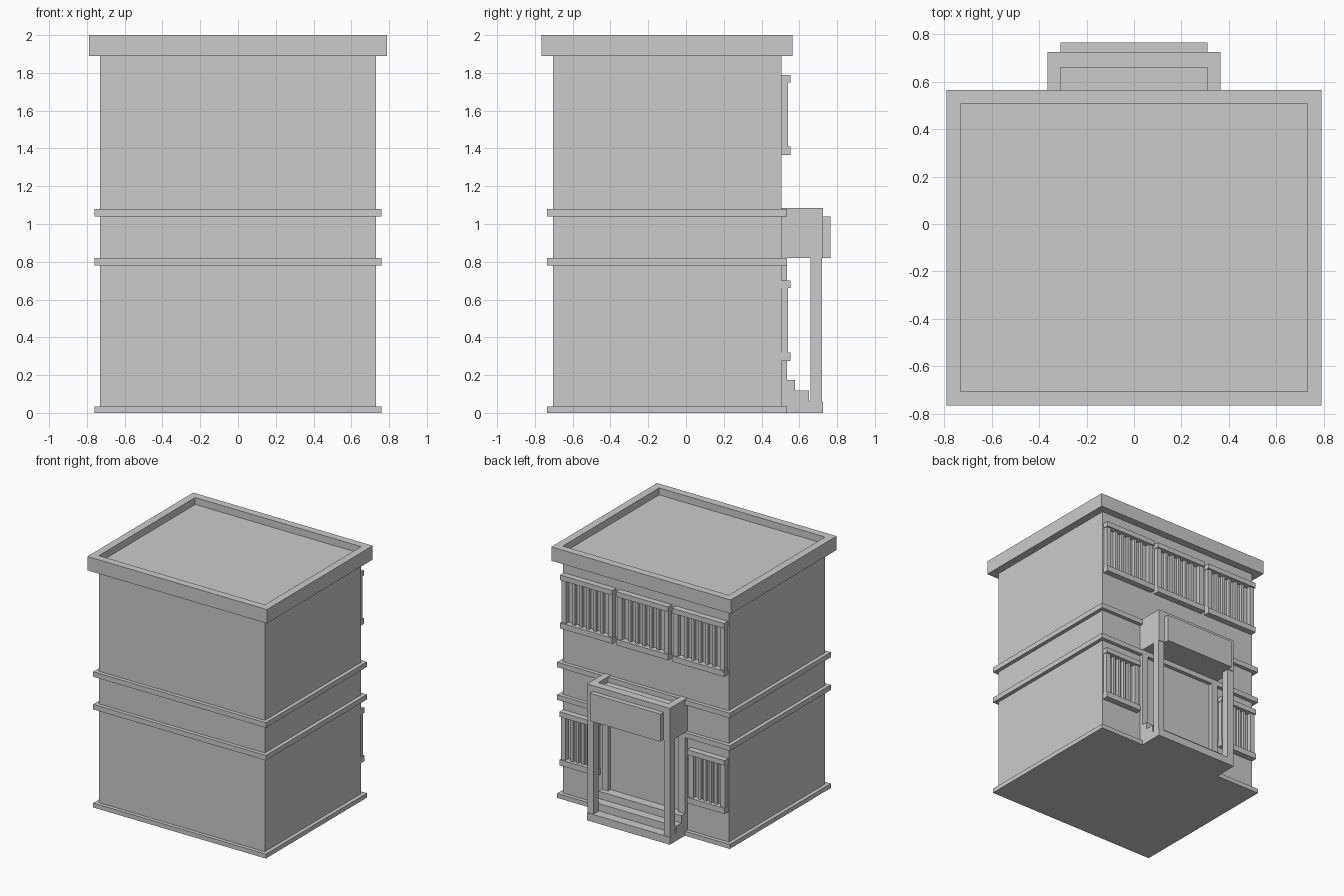
import bpy, bmesh

if "Cube" in bpy.data.objects:
    bpy.data.objects.remove(bpy.data.objects["Cube"])


def boxes(name, specs):
    """One object made of boxes given as (x0, x1, y0, y1, z0, z1)."""
    bm = bmesh.new()
    for x0, x1, y0, y1, z0, z1 in specs:
        vs = bmesh.ops.create_cube(bm, size=1)["verts"]
        for v in vs:
            v.co.x = x1 if v.co.x > 0 else x0
            v.co.y = y1 if v.co.y > 0 else y0
            v.co.z = z1 if v.co.z > 0 else z0
    mesh = bpy.data.meshes.new(name)
    bm.to_mesh(mesh)
    bm.free()
    ob = bpy.data.objects.new(name, mesh)
    bpy.context.collection.objects.link(ob)
    return ob


def mirror_x(ob):
    ob.modifiers.new("Mirror", 'MIRROR').use_axis[0] = True


WX, WY0, WY1 = 0.73, -0.705, 0.505   # walls

# Main block, its top is the sunken roof
boxes("walls", [(-WX, WX, WY0, WY1, 0, 1.945)])

# Parapet ring
P = 0.06
boxes("parapet", [
    (-WX - P, WX + P, WY0 - P, WY0, 1.89, 2.0),
    (-WX - P, WX + P, WY1, WY1 + P, 1.89, 2.0),
    (-WX - P, -WX, WY0, WY1, 1.89, 2.0),
    (WX, WX + P, WY0, WY1, 1.89, 2.0)])

# Horizontal bands
for name, z0, z1 in (("plinth", 0, 0.035), ("lower_band", 0.78, 0.82),
                     ("upper_band", 1.04, 1.08)):
    boxes(name, [(-WX - 0.03, WX + 0.03, WY0 - 0.03, WY1 + 0.03, z0, z1)])


# Windows: deep head and sill, side posts and slim bars
def window(name, cx, w, z0, z1, bars):
    y0, h = WY1 - 0.01, w / 2
    parts = [(cx - h, cx + h, y0, 0.553, z0, z0 + 0.045),
             (cx - h, cx + h, y0, 0.553, z1 - 0.04, z1)]
    for s in (-1, 1):
        px = cx + s * (h - 0.025)
        parts.append((px - 0.02, px + 0.02, y0, 0.54, z0 + 0.045, z1 - 0.04))
    inner = w - 0.09
    for i in range(bars):
        bx = cx - inner / 2 + inner * (i + 1) / (bars + 1)
        parts.append((bx - 0.011, bx + 0.011, y0, 0.53, z0 + 0.045, z1 - 0.04))
    return boxes(name, parts)


window("upper_window_middle", 0, 0.46, 1.365, 1.79, 5)
mirror_x(window("upper_window_sides", 0.492, 0.46, 1.365, 1.79, 5))
mirror_x(window("lower_windows", 0.562, 0.33, 0.275, 0.70, 4))

# Entrance steps
D = 0.365
boxes("entrance_steps", [
    (-D, D, 0.5, 0.725, 0, 0.06),
    (-D, D, 0.5, 0.65, 0.06, 0.118),
    (-D, D, 0.5, 0.578, 0.118, 0.175)])

# Porch columns and door pilasters
mirror_x(boxes("porch_columns", [(0.31, D, 0.66, 0.72, 0.06, 0.82)]))
mirror_x(boxes("door_pilasters", [(0.31, D, 0.5, 0.535, 0.175, 0.82)]))

# Porch canopy with raised rim on three sides
boxes("porch_canopy", [(-D, D, 0.5, 0.725, 0.82, 1.04)])
boxes("canopy_rim", [
    (-D, D, 0.66, 0.725, 1.04, 1.085),
    (-D, -0.31, 0.5, 0.66, 1.04, 1.085),
    (0.31, D, 0.5, 0.66, 1.04, 1.085)])
boxes("canopy_front_panel", [(-0.31, 0.31, 0.725, 0.765, 0.82, 1.04)])
